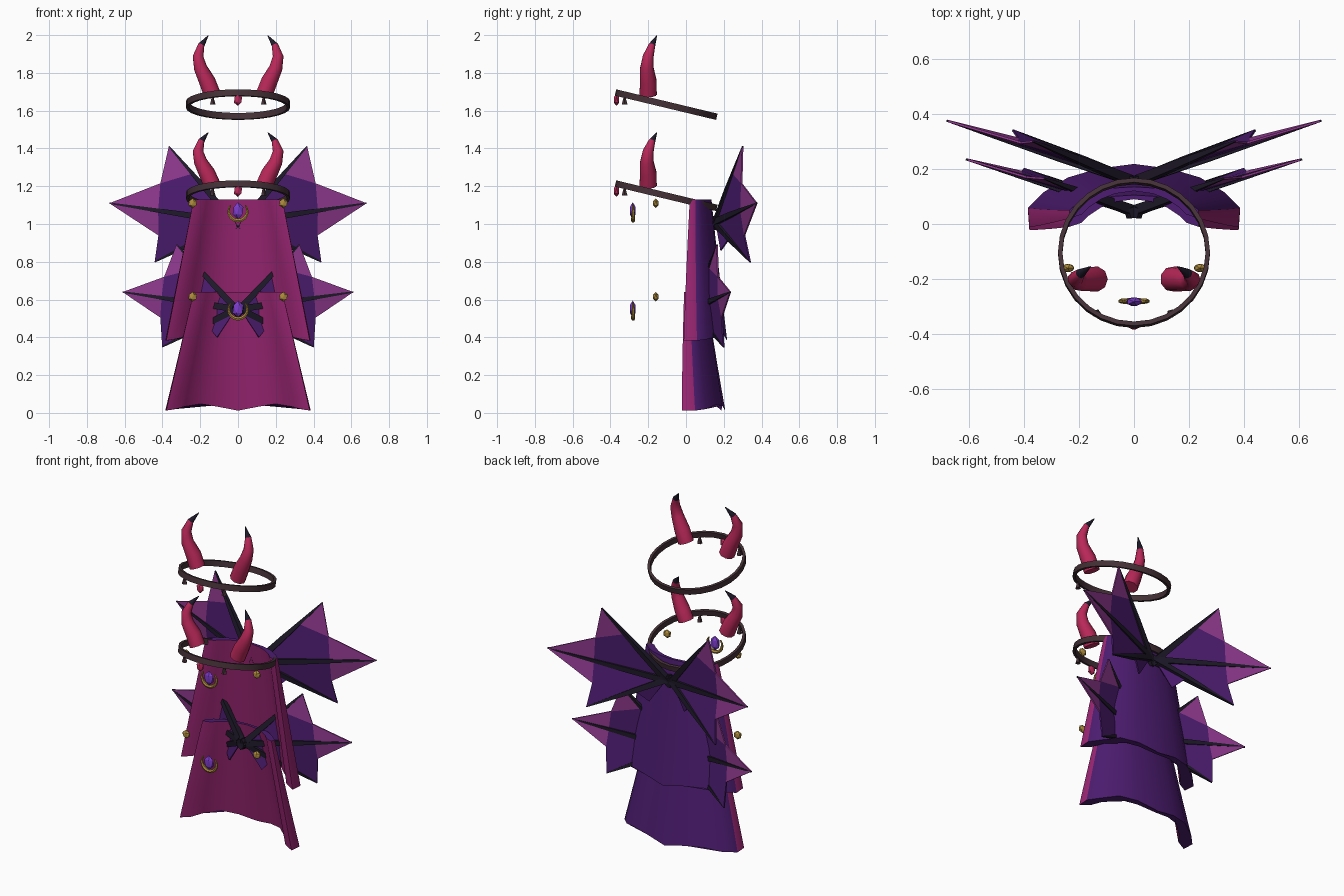
import bpy, bmesh, math
from mathutils import Vector, Matrix

cube = bpy.data.objects.get("Cube")
if cube:
    bpy.data.objects.remove(cube, do_unlink=True)


def material(name, r, g, b):
    m = bpy.data.materials.new(name)
    m.use_nodes = True
    col = [(c / 255) ** 2.2 for c in (r, g, b)] + [1]
    m.diffuse_color = col
    m.node_tree.nodes["Principled BSDF"].inputs["Base Color"].default_value = col
    return m


MAGENTA = material("magenta lining", 152, 42, 114)
PURPLE = material("deep purple", 78, 34, 112)
ORCHID = material("orchid wing tip", 143, 60, 142)
BLACK = material("black bone", 36, 31, 45)
CRIMSON = material("crimson horn", 184, 44, 90)
PLUM = material("dark plum band", 70, 52, 57)
GOLD = material("old gold", 172, 138, 62)
VIOLET = material("violet gem", 122, 62, 200)


def finish(name, bm, mats, smooth=None):
    bmesh.ops.recalc_face_normals(bm, faces=bm.faces)
    mesh = bpy.data.meshes.new(name)
    bm.to_mesh(mesh)
    bm.free()
    for m in mats:
        mesh.materials.append(m)
    if smooth:
        mesh.shade_smooth()
        mesh.set_sharp_from_angle(angle=math.radians(smooth))
    ob = bpy.data.objects.new(name, mesh)
    bpy.context.collection.objects.link(ob)
    return ob


def loft(bm, rings, rule=lambda row, col: 0):
    """Skin a list of closed rings and cap both ends."""
    vs = [[bm.verts.new(p) for p in ring] for ring in rings]
    n = len(vs[0])
    for r in range(len(vs) - 1):
        for c in range(n):
            d = (c + 1) % n
            f = bm.faces.new((vs[r][c], vs[r][d], vs[r + 1][d], vs[r + 1][c]))
            f.material_index = rule(r, c)
    for end, r in ((vs[0], 0), (vs[-1], len(vs) - 2)):
        bm.faces.new(end).material_index = rule(r, 0)


def tube(name, path, radii, sides, mats, rule=lambda r, c: 0, smooth=None):
    path = [Vector(p) for p in path]
    rings = []
    for i, p in enumerate(path):
        t = (path[min(i + 1, len(path) - 1)] - path[max(i - 1, 0)]).normalized()
        ref = Vector((0, 1, 0)) if abs(t.y) < 0.9 else Vector((1, 0, 0))
        a = t.cross(ref).normalized()
        b = t.cross(a)
        angles = [math.tau * (k + 0.5) / sides for k in range(sides)]
        rings.append([p + radii[i] * (a * math.cos(w) + b * math.sin(w)) for w in angles])
    bm = bmesh.new()
    loft(bm, rings, rule)
    return finish(name, bm, mats, smooth)


def gem(name, pos, size, mat):
    bm = bmesh.new()
    bmesh.ops.create_icosphere(bm, subdivisions=1, radius=1)
    bmesh.ops.transform(bm, matrix=Matrix.Translation(pos) @ Matrix.Diagonal((*size, 1)), verts=bm.verts)
    finish(name, bm, [mat])


# Crowns: tilted band, horns, brow gem and studs
HORN = [(.138, -.2, 0), (.165, -.2, .07), (.2, -.207, .14), (.212, -.2, .2), (.195, -.18, .26), (.158, -.155, .31)]
HORN_R = [.046, .045, .036, .029, .018, .002]


def crown(label, z, horn_scale):
    bm = bmesh.new()
    rings = []
    n = 28
    for r, h in ((.276, -.017), (.276, .017), (.26, .017), (.26, -.017)):
        rings.append([bm.verts.new((r * math.cos(math.tau * k / n), r * math.sin(math.tau * k / n), h)) for k in range(n)])
    for i in range(4):
        a, b = rings[i], rings[(i + 1) % 4]
        for k in range(n):
            bm.faces.new((a[k], a[(k + 1) % n], b[(k + 1) % n], b[k]))
    tilt = Matrix.Translation((0, -.105, z)) @ Matrix.Rotation(math.radians(-13.5), 4, 'X')
    bmesh.ops.transform(bm, matrix=tilt, verts=bm.verts)
    finish(label + "_crown_band", bm, [PLUM], 30)
    gem(label + "_brow_gem", (0, -.368, z + .025), (.024, .017, .032), CRIMSON)
    for side, s in (("left", 1), ("right", -1)):
        path = [(s * x, y, z + .055 + h * horn_scale) for x, y, h in HORN]
        tube(f"{label}_{side}_horn", path, HORN_R, 9, [CRIMSON, BLACK],
             lambda r, c: int(r == len(HORN) - 2), 50)
        tube(f"{label}_{side}_stud", [(s * .135, -.325, z), (s * .135, -.325, z + .045)], [.016, .004], 5, [PLUM])


crown("upper", 1.632, 1)
crown("lower", 1.15, .9)

# Capes: a curved shell, purple outside and magenta inside, lofted top to hem
TOP = [(0, .135), (.08, .13), (.15, .11), (.2, .08), (.235, .05),
       (.235, .02), (.19, .035), (.165, .06), (.12, .09), (.07, .11), (0, .12)]
HEM = [(0, .2), (.13, .195), (.24, .165), (.33, .1), (.385, .04),
       (.38, -.03), (.32, 0), (.28, .06), (.2, .13), (.11, .165), (0, .18)]


def cape(name, z_top, z_hem, shift_top, shift_hem):
    rows = 10
    half = len(TOP)
    rings = []
    for r in range(rows + 1):
        t = r / rows
        ring = []
        for (x0, y0), (x1, y1) in zip(TOP, HEM):
            x = x0 + (x1 - x0) * t
            y = y0 + shift_top + (y1 + shift_hem - y0 - shift_top) * t
            wave = math.cos(x1 * 16)
            y += .008 * t * t * wave
            ring.append((x, y, z_top + (z_hem - .018 * wave - z_top) * t))
        ring += [(-x, y, z) for x, y, z in reversed(ring[1:-1])]
        rings.append(ring)
    n = len(rings[0])
    bm = bmesh.new()
    loft(bm, rings, lambda r, c: int(4 <= c < n - 4))
    finish(name, bm, [PURPLE, MAGENTA], 50)


cape("upper_cape", 1.13, .4, 0, .01)
cape("lower_cape", .64, .03, -.03, 0)


# Wings: bony struts with a notched membrane between them
def wing(label, s, root, a, b, c, notch_ab, notch_bc):
    root, a, b, c, v1, v2 = [Vector((s * x, y, z)) for x, y, z in (root, a, b, c, notch_ab, notch_bc)]
    a_in = a.lerp(root, .36)
    b_in = v1.lerp(v2, .45)
    k = (b_in - root).dot(b - root) / (b - root).length_squared
    b_in = root.lerp(b, k)
    d = root + Vector((s * .1, .025, -.15))
    bm = bmesh.new()
    faces = [((root, a_in, v1, b_in), 0), ((root, b_in, v2, c), 0), ((a_in, a, v1), 1),
             ((v1, b, b_in), 1), ((b_in, b, v2), 1), ((root, c.lerp(root, .6), d), 0)]
    for pts, m in faces:
        bm.faces.new([bm.verts.new(p) for p in pts]).material_index = m
    bmesh.ops.remove_doubles(bm, verts=bm.verts, dist=.0005)
    ob = finish(label + "_membrane", bm, [PURPLE, ORCHID])
    mod = ob.modifiers.new("thickness", 'SOLIDIFY')
    mod.thickness = .008
    mod.offset = 0
    for finger, tip in (("top", a), ("middle", b), ("bottom", c)):
        start = root - (tip - root).normalized() * .04
        tube(f"{label}_{finger}_strut", [start, root.lerp(tip, .4), tip], [.026, .021, .005], 4, [BLACK])


for side, s in (("left", 1), ("right", -1)):
    wing("upper_" + side + "_wing", s, (.02, .16, 1.01), (.365, .3, 1.41), (.68, .375, 1.11),
         (.44, .34, .8), (.41, .295, 1.215), (.42, .31, .94))
    wing("lower_" + side + "_wing", s, (.01, .05, .55), (.325, .165, .89), (.61, .235, .64),
         (.4, .2, .35), (.39, .17, .72), (.41, .19, .505))

# Clasps: gold beads at the shoulders, a violet gem in an open gold crescent
for label, z, bead_z in (("upper", 1.07, 1.11), ("lower", .55, .615)):
    for side, s in (("left", 1), ("right", -1)):
        gem(f"{label}_{side}_bead", (s * .24, -.16, bead_z), (.026, .017, .026), GOLD)
    gem(label + "_clasp_gem", (0, -.282, z), (.032, .018, .045), VIOLET)
    arc = [math.radians(140 + 260 * i / 12) for i in range(13)]
    tube(label + "_clasp_crescent", [(.05 * math.cos(w), -.28, z - .002 + .05 * math.sin(w)) for w in arc],
         [.004 + .007 * math.sin(math.pi * i / 12) for i in range(13)], 6, [GOLD])
